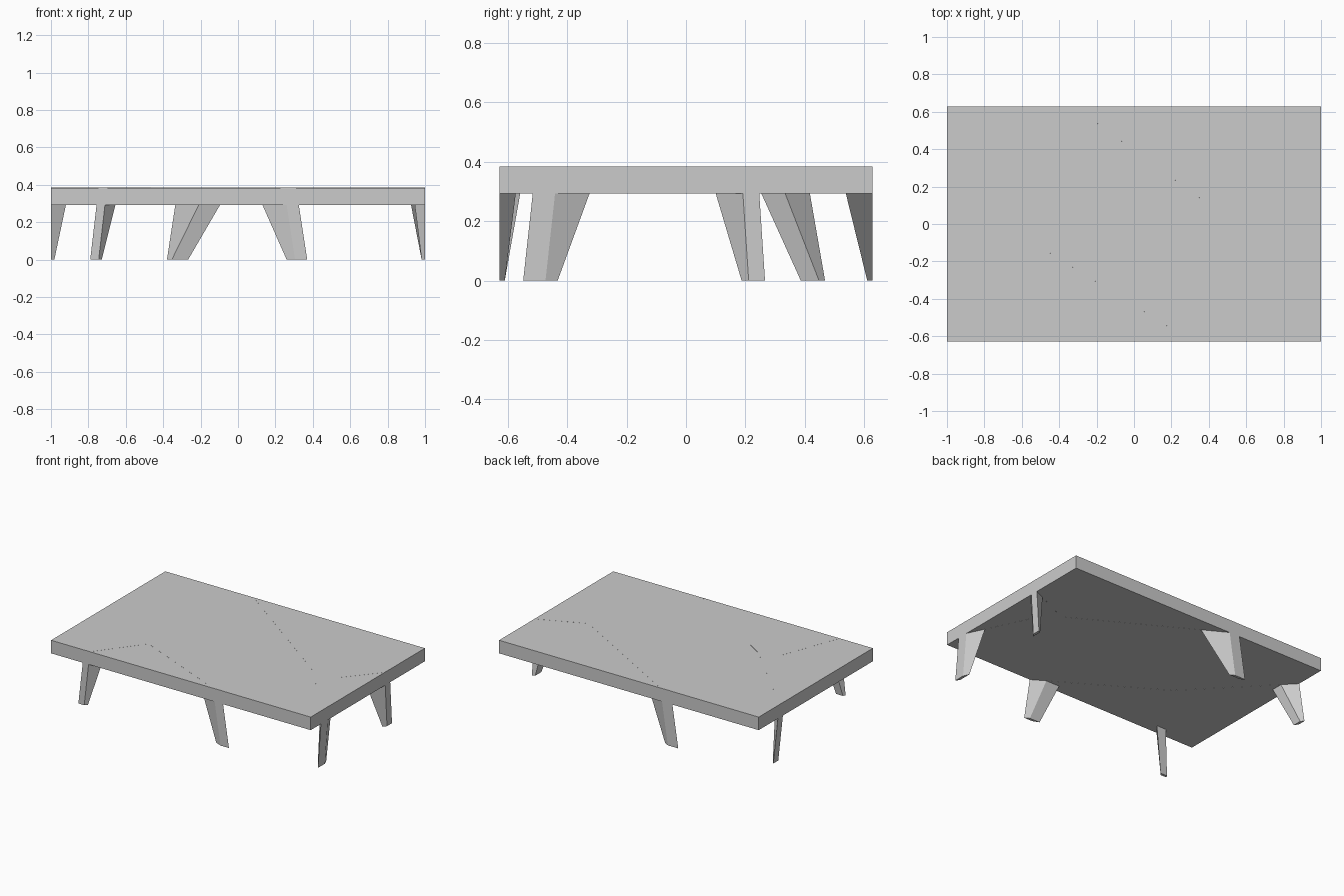
import bpy
from mathutils import Vector

if "Cube" in bpy.data.objects:
    bpy.data.objects.remove(bpy.data.objects["Cube"], do_unlink=True)

HALF = (1.0, 0.628)          # half sizes of the table top
TOP, UNDER = 0.384, 0.293    # heights of the top and its underside
PROUD = 0.0004               # keeps the inlay just clear of the table top
FOOT_DEPTH = 0.018

grey = bpy.data.materials.new("plain grey")
grey.use_nodes = True
colour = (0.6, 0.6, 0.6, 1)
grey.diffuse_color = colour
grey.node_tree.nodes["Principled BSDF"].inputs["Base Color"].default_value = colour


def loft(name, lower, z_low, upper, z_high):
    """Solid between two outlines with the same number of points."""
    n = len(lower)
    verts = [(p.x, p.y, z_low) for p in lower] + [(p.x, p.y, z_high) for p in upper]
    faces = [tuple(reversed(range(n))), tuple(range(n, 2 * n))]
    faces += [(i, (i + 1) % n, n + (i + 1) % n, n + i) for i in range(n)]
    mesh = bpy.data.meshes.new(name)
    mesh.from_pydata(verts, [], faces)
    mesh.materials.append(grey)
    obj = bpy.data.objects.new(name, mesh)
    bpy.context.collection.objects.link(obj)
    return obj


def edge_point(axis, sign, along):
    """Point on a table edge; axis is the one the edge faces along."""
    p = Vector((along, along))
    p[axis] = sign * HALF[axis]
    return p


def inward(p, hub, axis, depth):
    """Point at the given depth behind the table edge, on the line to the hub."""
    d = hub - p
    return p + d * (depth / abs(d[axis]))


def tripod(name, arms, hubs):
    """Three-armed inlay with a splayed leg under the end of each arm."""
    hubs = [Vector(h) for h in hubs]
    upper, lower = [], []
    for i, (leg, axis, sign, a, b, splay, depth) in enumerate(arms):
        before, after = hubs[i - 1], hubs[i]

        def ends(amount):
            return [edge_point(axis, sign, v + splay * amount) for v in (a, b)]

        def section(amount, d):
            p, q = ends(amount)
            return [p, q, inward(q, after, axis, d), inward(p, before, axis, d)]

        upper += ends(0) + [after]
        lower += ends(0.25) + [after]
        loft(leg, section(1, FOOT_DEPTH), 0, section(0.25, depth), UNDER)
    loft(name, lower, UNDER - PROUD, upper, TOP + PROUD)


# Table top
x, y = HALF
slab = [Vector(c) for c in ((-x, -y), (x, -y), (x, y), (-x, y))]
loft("table_top", slab, UNDER, slab, TOP)

# Arms: leg name, edge axis, edge side, first and second corner, splay, depth
tripod("right_frame", [
    ("front_right_leg", 1, -1, -0.745, -0.70, -0.045, 0.07),
    ("front_left_leg", 1, -1, 0.245, 0.31, 0.06, 0.055),
    ("right_side_leg", 0, -1, 0.40, 0.345, 0.068, 0.08),
], [(-0.465, -0.32), (-0.45, -0.155), (-0.585, -0.2)])

tripod("left_frame", [
    ("left_side_front_leg", 0, 1, -0.505, -0.43, -0.043, 0.055),
    ("left_side_back_leg", 0, 1, 0.185, 0.24, 0.026, 0.075),
    ("back_leg", 1, 1, -0.24, -0.32, -0.06, 0.09),
], [(0.81, -0.04), (0.68, 0.1), (0.61, -0.05)])
